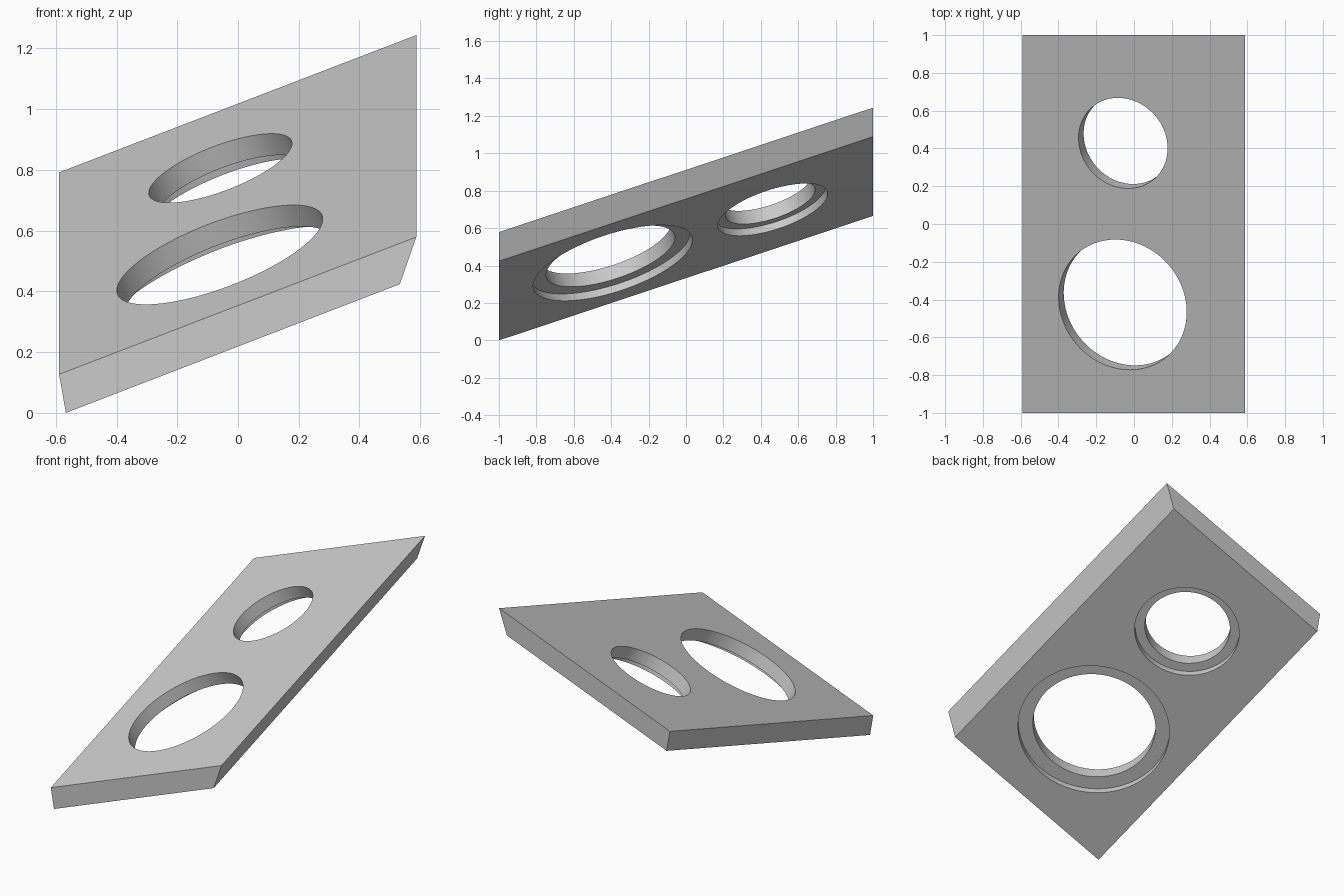
import bpy, math
from mathutils import Vector

cube = bpy.data.objects.get("Cube")
if cube:
    bpy.data.objects.remove(cube, do_unlink=True)

grey = bpy.data.materials.new("light grey")
grey.use_nodes = True
colour = (0.6, 0.6, 0.6, 1)
grey.diffuse_color = colour
grey.node_tree.nodes["Principled BSDF"].inputs["Base Color"].default_value = colour

SLOPE_X, SLOPE_Y = 0.384, 0.3325
THICK = 0.121
normal = Vector((-SLOPE_X, -SLOPE_Y, 1)).normalized()


def top_z(x, y):
    return 0.127 + SLOPE_X * (x + 0.589) + SLOPE_Y * (y + 1)


# Tilted plate: a four-sided section swept along y
section = [(-0.589, 0.127), (0.587, 0.579), (0.533, 0.424), (-0.567, 0)]
verts = [(x, y, z + SLOPE_Y * (y + 1)) for y in (-1, 1) for x, z in section]
faces = [(3, 2, 1, 0), (4, 5, 6, 7)]
faces += [(i, (i + 1) % 4, (i + 1) % 4 + 4, i + 4) for i in range(4)]
mesh = bpy.data.meshes.new("mounting_plate")
mesh.from_pydata(verts, [], faces)
mesh.update()
mesh.materials.append(grey)
plate = bpy.data.objects.new("mounting_plate", mesh)
bpy.context.collection.objects.link(plate)


# Round cutter square to the plate, spanning two depths below its top face
def cut(name, centre, radius, start, end):
    x, y = centre
    middle = Vector((x, y, top_z(x, y))) - normal * (start + end) / 2
    bpy.ops.mesh.primitive_cylinder_add(vertices=96, radius=radius,
                                        depth=end - start, location=middle)
    cutter = bpy.context.object
    cutter.name = name
    cutter.rotation_mode = 'QUATERNION'
    cutter.rotation_quaternion = normal.to_track_quat('Z', 'Y')
    cutter.data.materials.append(grey)
    cutter.hide_render = True
    mod = plate.modifiers.new(name, 'BOOLEAN')
    mod.operation = 'DIFFERENCE'
    mod.solver = 'EXACT'
    mod.object = cutter
    return cutter


# Each hole is a through bore with a wider recess underneath
cutters = []
for size, centre, bore, recess in (("large", (-0.06, -0.427), 0.361, 0.446),
                                   ("small", (-0.058, 0.428), 0.251, 0.308)):
    cutters.append(cut(size + "_bore_cutter", centre, bore, -0.1, THICK + 0.1))
    cutters.append(cut(size + "_recess_cutter", centre, recess, 0.079, THICK + 0.1))

# Apply the cuts, then remove the cutters
bpy.ops.object.select_all(action='DESELECT')
plate.select_set(True)
bpy.context.view_layer.objects.active = plate
for mod in list(plate.modifiers):
    bpy.ops.object.modifier_apply(modifier=mod.name)
for cutter in cutters:
    bpy.data.objects.remove(cutter, do_unlink=True)
bpy.ops.object.shade_smooth_by_angle(angle=math.radians(30))
